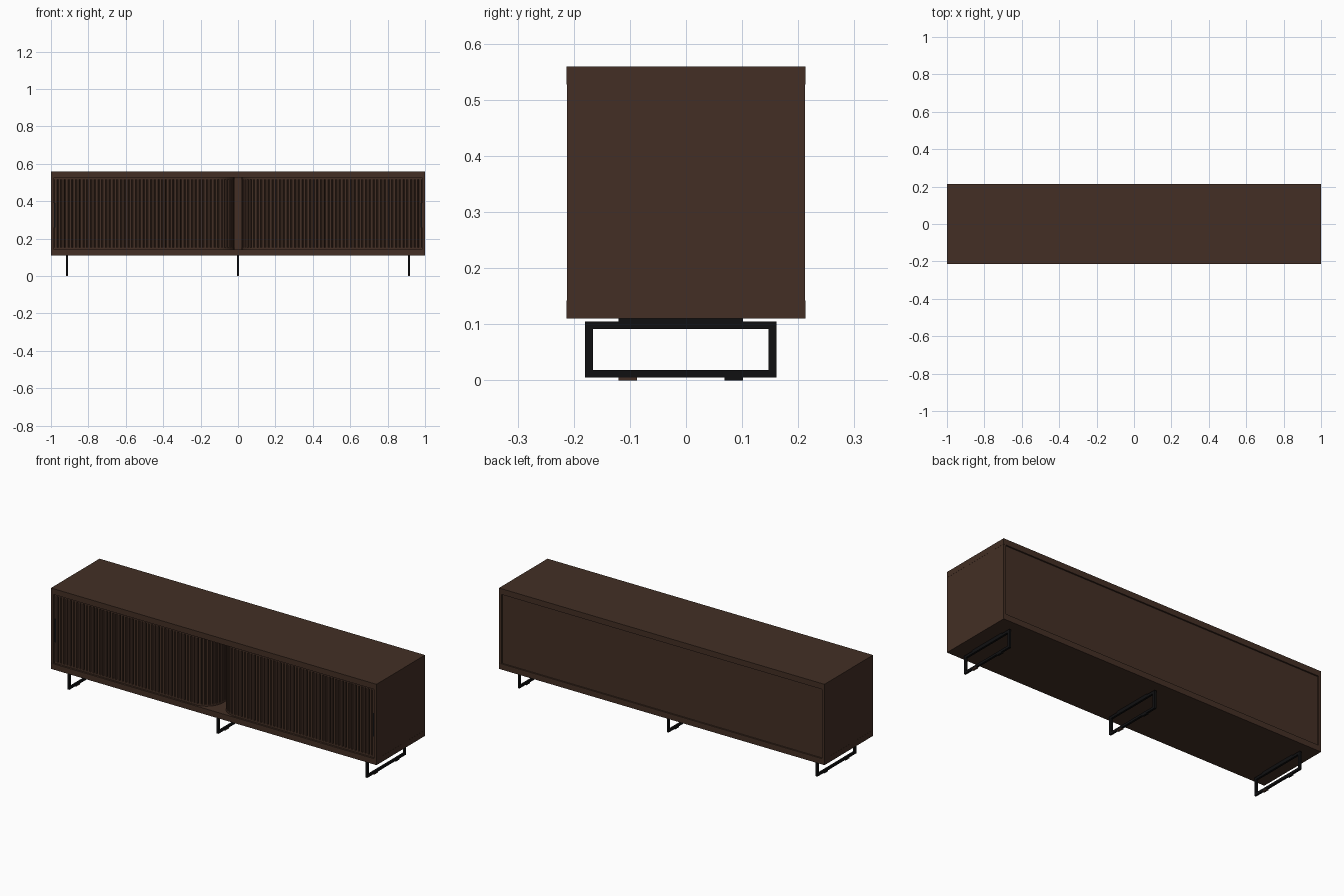
import bpy, bmesh, math

if "Cube" in bpy.data.objects:
    bpy.data.objects.remove(bpy.data.objects["Cube"])


def material(name, rgb):
    m = bpy.data.materials.new(name)
    m.diffuse_color = (*rgb, 1)
    m.use_nodes = True
    m.node_tree.nodes["Principled BSDF"].inputs["Base Color"].default_value = m.diffuse_color
    return m


WOOD = material("dark walnut", (0.056, 0.028, 0.018))
BLACK = material("black metal", (0.005, 0.005, 0.0055))


def finish(name, bm, mat):
    bmesh.ops.recalc_face_normals(bm, faces=bm.faces)
    me = bpy.data.meshes.new(name)
    bm.to_mesh(me)
    bm.free()
    me.materials.append(mat)
    ob = bpy.data.objects.new(name, me)
    bpy.context.collection.objects.link(ob)
    return ob


def add_box(bm, x0, x1, y0, y1, z0, z1):
    v = bmesh.ops.create_cube(bm, size=1)["verts"]
    for p in v:
        p.co.x = x1 if p.co.x > 0 else x0
        p.co.y = y1 if p.co.y > 0 else y0
        p.co.z = z1 if p.co.z > 0 else z0


def box(name, mat, *dims):
    bm = bmesh.new()
    add_box(bm, *dims)
    return finish(name, bm, mat)


# Cabinet carcass
D = 0.213
box("top_board", WOOD, -1, 1, -D, D, 0.527, 0.559)
box("bottom_board", WOOD, -1, 1, -D, D, 0.11, 0.142)
for side, s in (("left", -1), ("right", 1)):
    x0, x1 = sorted((s * 0.985, s * 0.9995))
    box(side + "_side_panel", WOOD, x0, x1, -D + 0.0005, D - 0.0005, 0.142, 0.527)
box("back_panel", WOOD, -0.985, 0.985, 0.193, 0.205, 0.142, 0.527)

# Door path: straight along the front, curving inwards at the middle
XE, XC, R, Y0 = 0.985, 0.12, 0.10, -0.203
S1 = XE - XC
S2 = S1 + R * math.pi / 2
S3 = S2 + 0.22


def path(s, depth):
    """Point at length s along the right door, depth behind its front."""
    if s <= S1:
        return XE - s, Y0 + depth
    if s <= S2:
        a = (s - S1) / R
        r = R - depth
        return XC - r * math.sin(a), Y0 + R - r * math.cos(a)
    return XC - R + depth, Y0 + R + (s - S2)


def band(bm, stations, z0, z1, d0, d1, taper=0.0, sign=1):
    """Sweep a rectangular section along the door path."""
    rings = []
    mid = (stations[0] + stations[-1]) / 2
    for s in stations:
        sf = s + (taper if s < mid else -taper)
        ring = []
        for ss, d, z in ((sf, d0, z0), (s, d1, z0), (s, d1, z1), (sf, d0, z1)):
            x, y = path(ss, d)
            ring.append(bm.verts.new((sign * x, y, z)))
        rings.append(ring)
    for a, b in zip(rings, rings[1:]):
        for i in range(4):
            j = (i + 1) % 4
            bm.faces.new((a[i], a[j], b[j], b[i]))
    bm.faces.new(rings[0])
    bm.faces.new(rings[-1])


# Slatted sliding doors
PITCH = 0.02
N = int(S3 / PITCH)
curve = [0, S1] + [S1 + (S2 - S1) * i / 12 for i in range(1, 13)] + [S3]
for side, s in (("left", -1), ("right", 1)):
    bm = bmesh.new()
    band(bm, curve, 0.142, 0.527, 0.008, 0.013, sign=s)
    band(bm, curve, 0.142, 0.152, 0.0, 0.008, sign=s)
    band(bm, curve, 0.516, 0.527, 0.0, 0.008, sign=s)
    finish(side + "_door_backing", bm, WOOD)
    bm = bmesh.new()
    for i in range(N):
        a = i * PITCH
        band(bm, [a + 0.001, a + PITCH - 0.001], 0.152, 0.516, 0.0, 0.008,
             taper=0.003, sign=s)
    finish(side + "_door_slats", bm, WOOD)
    # Slim pull at the outer end
    x0, x1 = sorted((s * 0.975, s * 0.983))
    box(side + "_door_pull", BLACK, x0, x1, Y0 - 0.003, Y0 + 0.004, 0.26, 0.39)

# Loop legs with mounting plates and floor pads
for name, x in (("left", -0.915), ("middle", 0.0), ("right", 0.915)):
    w = 0.0055
    bm = bmesh.new()
    add_box(bm, x - w, x + w, -0.18, 0.161, 0.091, 0.105)
    add_box(bm, x - w, x + w, -0.18, 0.161, 0.005, 0.018)
    add_box(bm, x - w, x + w, -0.18, -0.166, 0.018, 0.091)
    add_box(bm, x - w, x + w, 0.147, 0.161, 0.018, 0.091)
    add_box(bm, x - w, x + w, -0.12, 0.102, 0.105, 0.11)
    finish(name + "_loop_leg", bm, BLACK)
    box(name + "_front_pad", WOOD, x - w, x + w, -0.12, -0.087, 0, 0.007)
    box(name + "_back_pad", BLACK, x - w, x + w, 0.069, 0.102, 0, 0.007)
